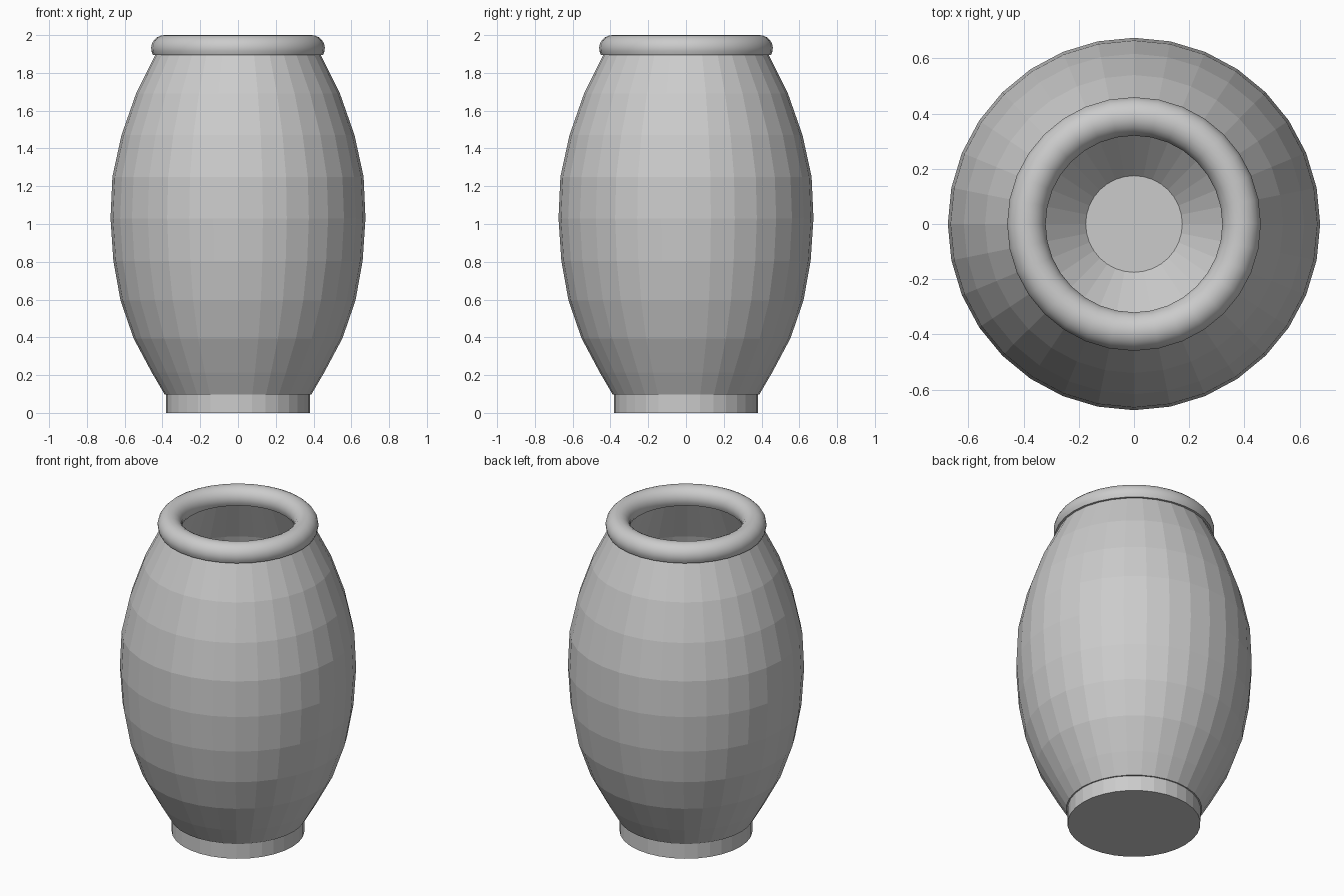
import bpy, math

cube = bpy.data.objects.get("Cube")
if cube:
    bpy.data.objects.remove(cube, do_unlink=True)

SIDES = 32
clay = bpy.data.materials.new("grey clay")
clay.use_nodes = True
grey = (0.6, 0.6, 0.6, 1)
clay.diffuse_color = grey
clay.node_tree.nodes["Principled BSDF"].inputs["Base Color"].default_value = grey


def lathe(name, profile):
    """Revolve (radius, height) points around z, with discs closing both ends."""
    verts, faces = [], []
    for r, z in profile:
        for i in range(SIDES):
            a = math.tau * i / SIDES
            verts.append((r * math.cos(a), r * math.sin(a), z))
    for k in range(len(profile) - 1):
        for i in range(SIDES):
            j = (i + 1) % SIDES
            a, b = k * SIDES, (k + 1) * SIDES
            faces.append((a + i, a + j, b + j, b + i))
    last = (len(profile) - 1) * SIDES
    faces.append(tuple(reversed(range(SIDES))))
    faces.append(tuple(range(last, last + SIDES)))
    mesh = bpy.data.meshes.new(name)
    mesh.from_pydata(verts, [], faces)
    mesh.materials.append(clay)
    obj = bpy.data.objects.new(name, mesh)
    bpy.context.collection.objects.link(obj)
    return obj


# Foot ring under the belly
lathe("foot", [(0.38, 0), (0.38, 0.1)])

# Belly: outer wall upwards, then the hollow down to its floor
outer = [(0.388, 0.097), (0.457, 0.215), (0.553, 0.395), (0.622, 0.595),
         (0.66, 0.805), (0.675, 1.03), (0.665, 1.25), (0.617, 1.47),
         (0.54, 1.69), (0.435, 1.9)]
inner = [(0.335, 1.9), (0.44, 1.65), (0.51, 1.38), (0.54, 1.1),
         (0.52, 0.83), (0.45, 0.55), (0.35, 0.36), (0.175, 0.18)]
lathe("belly", outer + inner)

# Rounded lip, flattened underneath where it sits on the neck
steps = 14
start, end = math.radians(-30), math.radians(210)
arc = [start + (end - start) * i / steps for i in range(steps + 1)]
lip_profile = [(0.39 + 0.07 * math.cos(a), 1.93 + 0.07 * math.sin(a)) for a in arc]
lip = lathe("lip", lip_profile)

# The lip is an open ring: swap its end discs for a flat underside
mesh = lip.data
verts = [v.co.copy() for v in mesh.vertices]
faces = [tuple(p.vertices) for p in mesh.polygons if len(p.vertices) == 4]
last = steps * SIDES
for i in range(SIDES):
    j = (i + 1) % SIDES
    faces.append((last + i, last + j, j, i))
mesh.clear_geometry()
mesh.from_pydata(verts, [], faces)

bpy.ops.object.select_all(action="DESELECT")
lip.select_set(True)
bpy.context.view_layer.objects.active = lip
bpy.ops.object.shade_smooth_by_angle(angle=math.radians(35))
